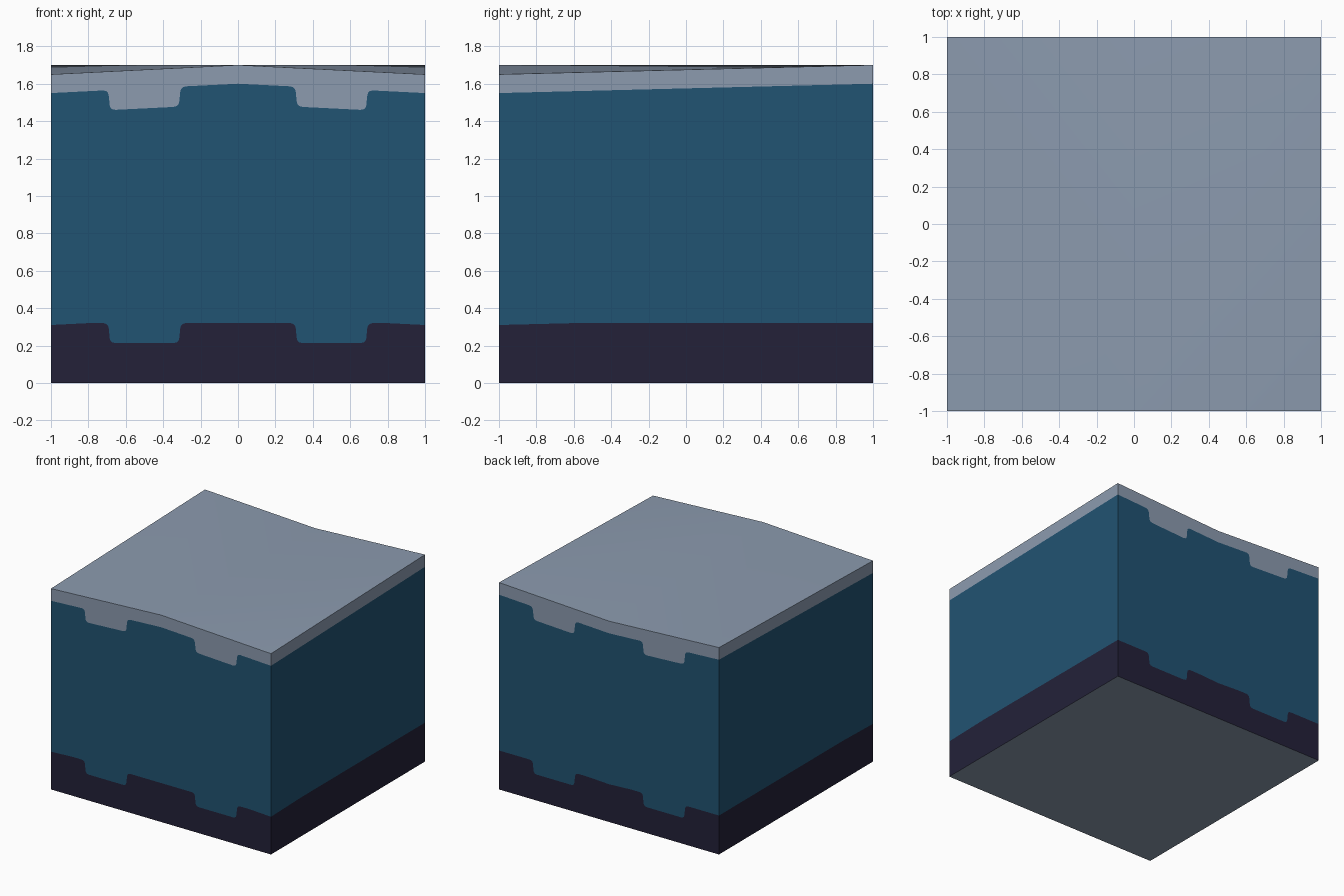
import bpy, bmesh, math

if "Cube" in bpy.data.objects:
    bpy.data.objects.remove(bpy.data.objects["Cube"])


def srgb(r, g, b):
    f = lambda c: c / 12.92 if c <= 0.04045 else ((c + 0.055) / 1.055) ** 2.4
    return (f(r / 255), f(g / 255), f(b / 255), 1.0)


def material(name, rgb):
    m = bpy.data.materials.new(name)
    m.diffuse_color = srgb(*rgb)
    m.use_nodes = True
    m.node_tree.nodes["Principled BSDF"].inputs["Base Color"].default_value = m.diffuse_color
    return m


GREY = material("slate grey", (140, 155, 175))
BLUE = material("deep blue", (33, 83, 114))
DARK = material("dark violet", (35, 33, 57))


def make(name, faces, mat):
    """Build a mesh object from a list of polygons, welding shared points."""
    bm = bmesh.new()
    for pts in faces:
        bm.faces.new([bm.verts.new(p) for p in pts])
    bmesh.ops.remove_doubles(bm, verts=bm.verts, dist=1e-5)
    me = bpy.data.meshes.new(name)
    bm.to_mesh(me)
    bm.free()
    me.materials.append(mat)
    ob = bpy.data.objects.new(name, me)
    bpy.context.collection.objects.link(ob)
    return ob


def rim(x, y):
    """Height of the top edge: front bulges up in the middle, back sags."""
    front, back = 1.70 - 0.05 * abs(x), 1.65 + 0.05 * abs(x)
    return front + (back - front) * (y + 1) / 2


# Rounded notch: (position along the face, drop), used on front and back
left_side = [(-.72, 0), (-.705, -.004), (-.695, -.014), (-.691, -.03),
             (-.686, -.08), (-.682, -.094), (-.672, -.103), (-.655, -.107)]
right_side = [(-1 - x, d) for x, d in reversed(left_side)]
notch = left_side + right_side
half = [(-1, 0), (-.8, 0)] + notch + [(-.2, 0)]
profile = half + [(0, 0)] + [(-x, d) for x, d in reversed(half)]
plain = [(-1, 0), (-.6, 0), (.6, 0), (1, 0)]

# Four walls, each walked with the outside to the right
walls = [
    [((x, -1), d) for x, d in profile],
    [((1, y), d) for y, d in plain],
    [((-x, 1), d) for x, d in profile],
    [((-1, -y), d) for y, d in plain],
]


def levels(xy, d):
    top = rim(*xy)
    return [0.0, min(0.32, top - 1.34) + d, top - 0.10 + d, top]


# Three coloured bands running around the block
for i, (name, mat) in enumerate([("lower_band", DARK), ("middle_band", BLUE),
                                 ("upper_band", GREY)]):
    faces = []
    for wall in walls:
        for (p, dp), (q, dq) in zip(wall, wall[1:]):
            a, b = levels(p, dp), levels(q, dq)
            faces.append([(*p, a[i]), (*q, b[i]), (*q, b[i + 1]), (*p, a[i + 1])])
    make(name, faces, mat)

# Folded top surface: two triangles on each half
P = lambda x, y: (x, y, rim(x, y))
top = make("block_top", [
    [P(0, -1), P(1, -1), P(1, 1)], [P(0, -1), P(1, 1), P(0, 1)],
    [P(0, -1), P(-1, 1), P(-1, -1)], [P(0, -1), P(0, 1), P(-1, 1)]], GREY)
for f in top.data.polygons:
    f.use_smooth = True

# Flat underside
make("block_underside", [[(-1, -1, 0), (-1, 1, 0), (1, 1, 0), (1, -1, 0)]], GREY)
